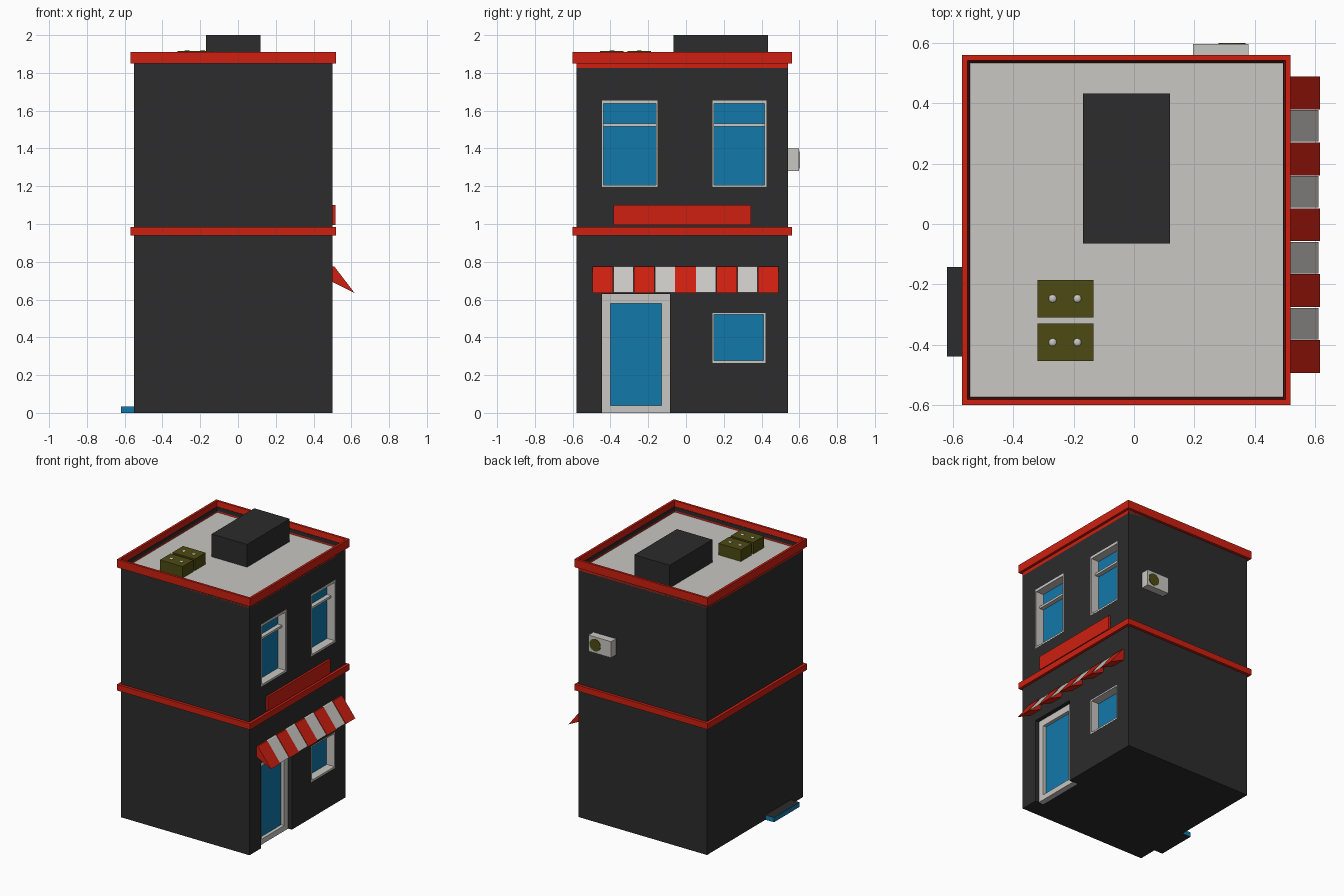
import bpy, bmesh
from mathutils import Matrix, Vector

if "Cube" in bpy.data.objects:
    bpy.data.objects.remove(bpy.data.objects["Cube"])


def mat(name, r, g, b):
    m = bpy.data.materials.new(name)
    m.diffuse_color = (r, g, b, 1)
    m.use_nodes = True
    m.node_tree.nodes["Principled BSDF"].inputs["Base Color"].default_value = m.diffuse_color
    return m


DARK = mat("dark_wall", .025, .025, .025)
RED = mat("red", .62, .014, .005)
BLUE = mat("glass_blue", .006, .19, .40)
LIGHT = mat("light_grey", .58, .57, .54)
OLIVE = mat("olive", .075, .07, .006)


def finish(name, bm, *mats):
    bmesh.ops.recalc_face_normals(bm, faces=bm.faces[:])
    me = bpy.data.meshes.new(name)
    bm.to_mesh(me)
    bm.free()
    for m in mats:
        me.materials.append(m)
    ob = bpy.data.objects.new(name, me)
    bpy.context.collection.objects.link(ob)
    return ob


def add_box(bm, x, y, z):
    """Box from (min, max) ranges."""
    lo, hi = Vector((x[0], y[0], z[0])), Vector((x[1], y[1], z[1]))
    m = Matrix.Translation((lo + hi) / 2) @ Matrix.Diagonal((*(hi - lo), 1))
    bmesh.ops.create_cube(bm, size=1, matrix=m)


def boxes(name, m, *specs):
    bm = bmesh.new()
    for s in specs:
        add_box(bm, *s)
    return finish(name, bm, m)


def ring(name, m, loops):
    """Closed rectangular ring through (x0, x1, y0, y1, z) loops."""
    bm = bmesh.new()
    vs = [[bm.verts.new(p) for p in ((a, c, z), (b, c, z), (b, d, z), (a, d, z))]
          for a, b, c, d, z in loops]
    for i in range(len(vs)):
        p, q = vs[i - 1], vs[i]
        for k in range(4):
            n = (k + 1) % 4
            bm.faces.new((p[k], p[n], q[n], q[k]))
    return finish(name, bm, m)


def prism(name, m, profile, y0, y1):
    """Extrude an (x, z) profile along y."""
    bm = bmesh.new()
    f = bm.faces.new([bm.verts.new((x, y0, z)) for x, z in profile])
    r = bmesh.ops.extrude_face_region(bm, geom=[f])
    bmesh.ops.translate(bm, vec=(0, y1 - y0, 0),
                        verts=[v for v in r["geom"] if isinstance(v, bmesh.types.BMVert)])
    return finish(name, bm, m)


# Wall block with openings cut into the shop side
FACE, DEEP = .50, .07
windows = {
    "upper_window_a": ((-.445, -.15), (1.195, 1.655), True),
    "upper_window_b": ((.14, .425), (1.195, 1.655), True),
    "lower_window": ((.14, .42), (.265, .53), False),
}
DOOR_Y, DOOR_Z = (-.445, -.085), (0, .63)
body = boxes("walls", DARK, ((-.55, FACE), (-.58, .54), (0, 1.87)))
cuts = [((FACE - DEEP, .7), y, z) for y, z, _ in windows.values()]
cuts.append(((FACE - DEEP, .7), DOOR_Y, (-.1, DOOR_Z[1])))
cuts.append(((-.545, .495), (-.575, .535), (1.82, 2.1)))
cutter = boxes("cutter", DARK, *cuts)
cutter.hide_render = True
mod = body.modifiers.new("openings", "BOOLEAN")
mod.operation, mod.object, mod.solver = "DIFFERENCE", cutter, "EXACT"
bpy.context.view_layer.objects.active = body
bpy.ops.object.modifier_apply(modifier=mod.name)
bpy.data.objects.remove(cutter)


def frame(name, x, y, z, side, top, bottom, extra=()):
    """Surround made from two jambs, a head and a sill."""
    parts = [(x, (y[0], y[0] + side), z), (x, (y[1] - side, y[1]), z),
             (x, (y[0] + side, y[1] - side), (z[1] - top, z[1]))]
    if bottom:
        parts.append((x, (y[0] + side, y[1] - side), (z[0], z[0] + bottom)))
    return boxes(name, LIGHT, *parts, *extra)


# Windows
for name, (y, z, split) in windows.items():
    bar = [((FACE - DEEP, FACE - .03), (y[0] + .009, y[1] - .009), (1.516, 1.532))] if split else []
    frame(name + "_frame", (FACE - DEEP, FACE + .001), y, z, .009,
          .018 if split else .009, .012, bar)
    boxes(name + "_glass", BLUE, ((FACE - DEEP, FACE - DEEP + .008), y, z))

# Door
frame("door_frame", (FACE - DEEP, FACE - .03), DOOR_Y, DOOR_Z, .046, .05, .04)
boxes("door_glass", BLUE, ((FACE - DEEP, FACE - DEEP + .015), (-.42, -.11), (.02, .61)))

# Storey band, parapet and roof deck
OUT = (-.57, .52, -.60, .56)
ring("storey_band", RED, [(*OUT, .94), (*OUT, .985),
                          (-.54, .49, -.57, .53, .985), (-.54, .49, -.57, .53, .94)])
ring("parapet", RED, [(*OUT, 1.85), (*OUT, 1.91), (-.553, .503, -.583, .543, 1.91),
                      (-.543, .493, -.573, .533, 1.825), (-.55, .50, -.58, .54, 1.825),
                      (-.55, .50, -.58, .54, 1.85)])
boxes("roof_deck", LIGHT, ((-.545, .495), (-.575, .535), (1.81, 1.832)))

# Sign board
boxes("sign_board", RED, ((.49, .515), (-.385, .345), (.995, 1.10)))

# Striped awning
w = .985 / 9
for i in range(9):
    y = -.495 + i * w
    if i % 2:
        prism(f"awning_stripe_{i}", LIGHT, [(.50, .775), (.509, .772), (.612, .637), (.50, .735)],
              y + .002, y + w - .002)
    else:
        prism(f"awning_stripe_{i}", RED, [(.50, .775), (.51, .775), (.617, .635), (.50, .693)],
              y, y + w)

# Roof hut
boxes("roof_hut", DARK, ((-.17, .12), (-.065, .433), (1.825, 2.0)))

# Roof vent boxes with knobs
for i, y in enumerate((-.3925, -.2475)):
    boxes(f"vent_box_{i}", OLIVE, ((-.32, -.135), (y - .0625, y + .0625), (1.825, 1.917)))
    bm = bmesh.new()
    for x in (-.27, -.188):
        bmesh.ops.create_uvsphere(bm, u_segments=12, v_segments=8, radius=.015,
                                  matrix=Matrix.Translation((x, y, 1.912)) @ Matrix.Diagonal((1, 1, .7, 1)))
    finish(f"vent_knobs_{i}", bm, LIGHT)

# Wall air unit with round fan
boxes("air_unit", LIGHT, ((.195, .38), (.535, .597), (1.28, 1.40)))
bm = bmesh.new()
bmesh.ops.create_cone(bm, cap_ends=True, segments=20, radius1=.045, radius2=.045, depth=.01,
                      matrix=Matrix.Translation((.325, .595, 1.34)) @ Matrix.Rotation(1.5707963, 4, "X"))
finish("air_unit_fan", bm, OLIVE)

# Side step: blue edges, dark top
bm = bmesh.new()
add_box(bm, (-.62, -.54), (-.44, -.143), (0, .035))
bm.normal_update()
for f in bm.faces:
    f.material_index = int(abs(f.normal.z) > .5)
finish("side_step", bm, BLUE, DARK)
